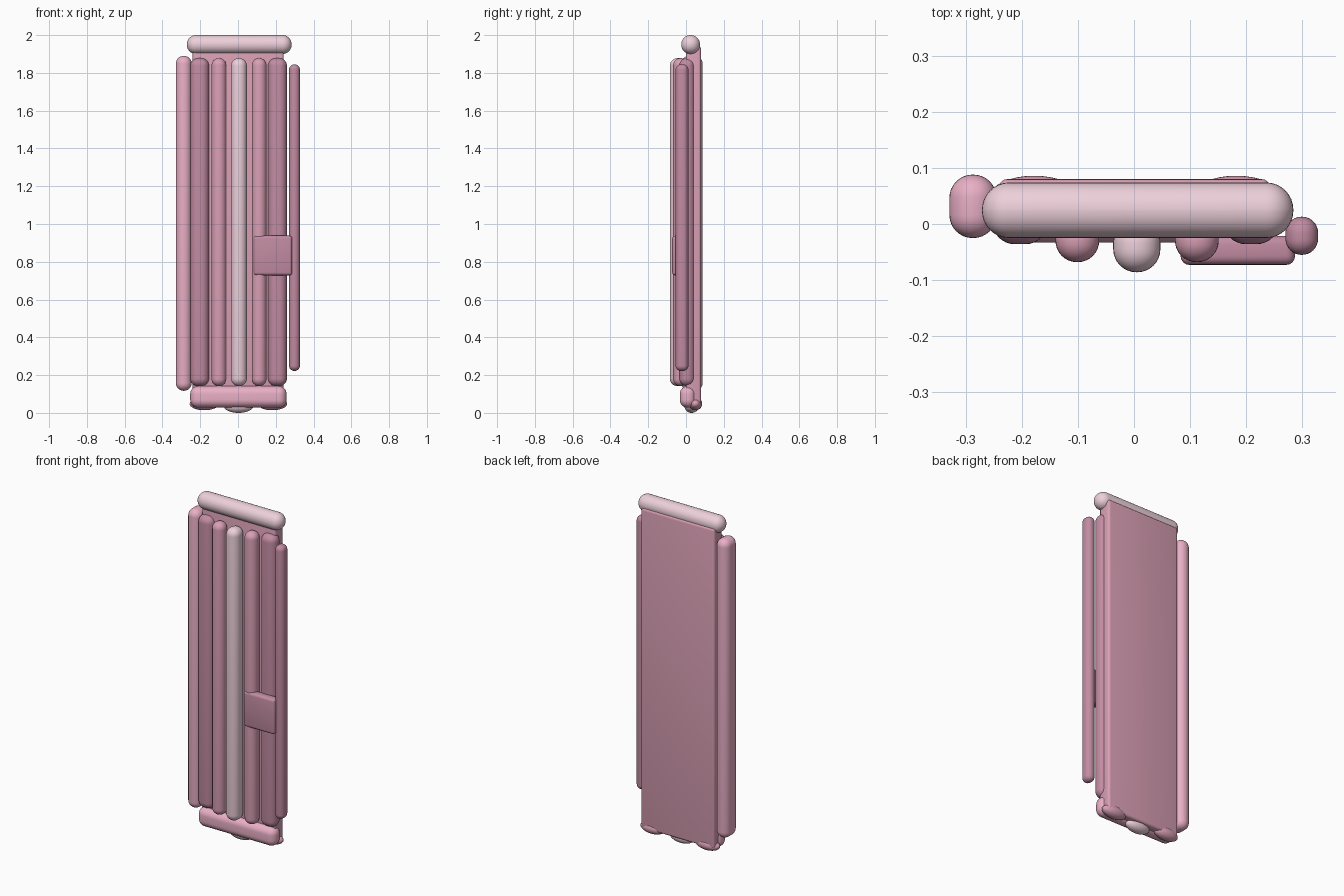
import bpy, bmesh

if "Cube" in bpy.data.objects:
    bpy.data.objects.remove(bpy.data.objects["Cube"])

PALETTE = {
    "light": (0.85, 0.63, 0.70, 1),
    "pink": (0.82, 0.43, 0.56, 1),
    "mid": (0.70, 0.35, 0.46, 1),
    "dark": (0.54, 0.26, 0.36, 1),
}
MATS = {}
for key, col in PALETTE.items():
    MATS[key] = bpy.data.materials.new(key)
    MATS[key].diffuse_color = col


def finish(bm, name, color):
    mesh = bpy.data.meshes.new(name)
    bm.to_mesh(mesh)
    bm.free()
    obj = bpy.data.objects.new(name, mesh)
    bpy.context.collection.objects.link(obj)
    mesh.materials.append(MATS[color])
    mesh.polygons.foreach_set("use_smooth", [True] * len(mesh.polygons))
    return obj


def rounded_box(name, x, y, z, color, radius=None, segments=8):
    """Box given as (min, max) per axis; without a radius it becomes a soft capsule."""
    bm = bmesh.new()
    bmesh.ops.create_cube(bm, size=1)
    spans = (x, y, z)
    size = [b - a for a, b in spans]
    for v in bm.verts:
        for i, (a, b) in enumerate(spans):
            v.co[i] = (a + b) / 2 + v.co[i] * size[i]
    r = radius or min(size) * 0.49
    bmesh.ops.bevel(bm, geom=bm.edges[:], offset=r, segments=segments,
                    profile=0.5, affect='EDGES')
    return finish(bm, name, color)


def ellipsoid(name, center, radii, color):
    bm = bmesh.new()
    bmesh.ops.create_uvsphere(bm, u_segments=32, v_segments=16, radius=1)
    for v in bm.verts:
        v.co = [c + r * p for c, r, p in zip(center, radii, v.co)]
    return finish(bm, name, color)


# back slab
rounded_box("back_panel", (-0.24, 0.242), (0.0, 0.08), (0.04, 1.94), "mid", 0.014, 4)

# rails across the top and the bottom
rounded_box("top_rail", (-0.271, 0.284), (-0.025, 0.074), (1.90, 2.0), "light")
rounded_box("bottom_rail", (-0.253, 0.257), (-0.033, 0.052), (0.028, 0.142), "pink")

# vertical padded ribs: centre x, half width, y range, colour
ribs = [
    (-0.203, 0.050, (-0.036, 0.047), "dark"),
    (-0.101, 0.039, (-0.068, 0.012), "mid"),
    (0.005, 0.042, (-0.086, 0.008), "light"),
    (0.112, 0.039, (-0.068, 0.012), "mid"),
    (0.209, 0.050, (-0.036, 0.047), "dark"),
]
for i, (cx, hw, ys, col) in enumerate(ribs):
    rounded_box(f"rib_{i + 1}", (cx - hw, cx + hw), ys, (0.142, 1.878), col)

# side posts
rounded_box("left_post", (-0.329, -0.245), (-0.025, 0.088), (0.117, 1.89), "pink")
rounded_box("right_post", (0.270, 0.328), (-0.055, 0.013), (0.222, 1.845), "dark")

# latch plate
rounded_box("latch_plate", (0.083, 0.287), (-0.073, -0.021), (0.728, 0.938), "dark", 0.016, 4)

# feet
for side, fx in (("left", -0.178), ("right", 0.182)):
    ellipsoid(f"{side}_foot", (fx, 0.05, 0.048), (0.078, 0.036, 0.034), "mid")
ellipsoid("middle_foot", (0.003, 0.03, 0.036), (0.078, 0.038, 0.036), "light")

for m in bpy.data.materials:
    if m.users and not m.is_grease_pencil:
        m.use_nodes = True
        m.node_tree.nodes["Principled BSDF"].inputs["Base Color"].default_value = m.diffuse_color
